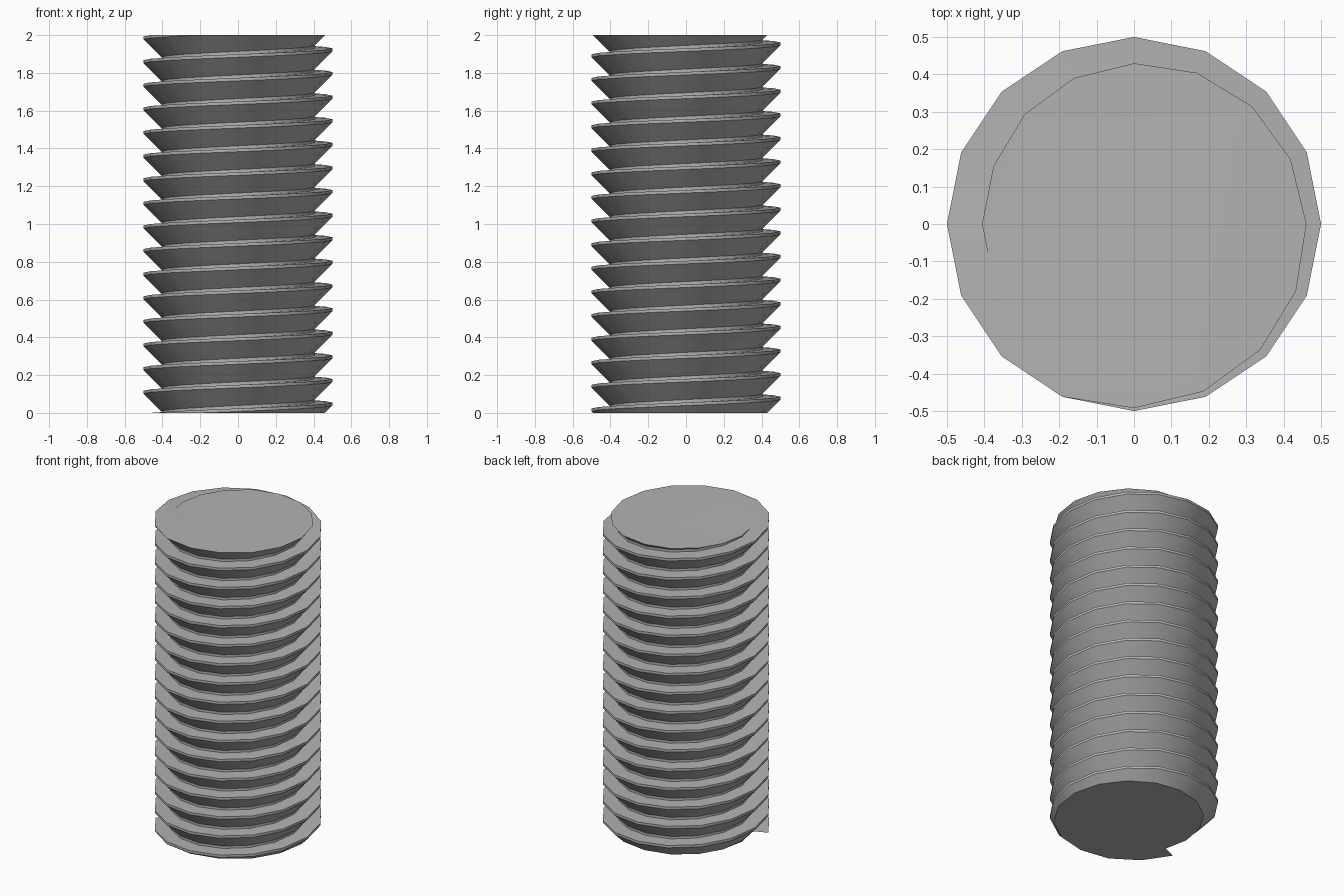
import bpy
import bmesh
import math

# Remove the default cube
cube = bpy.data.objects.get("Cube")
if cube:
    bpy.data.objects.remove(cube, do_unlink=True)

SIDES = 16
HEIGHT = 2.0
PITCH = HEIGHT / 16
CREST = 0.5
ROOT = CREST - PITCH * 0.75
START = 9  # side on which the thread begins

# One turn of the buttress profile: flat root, sloped flank, flat crest, level top
PROFILE = [(ROOT, 0), (ROOT, PITCH / 8), (CREST, PITCH * 7 / 8), (CREST, PITCH)]
TURNS = range(-2, 19)


def thread_column(bm, side):
    """Vertical section of the thread at one angle."""
    angle = math.tau * side / SIDES
    lift = PITCH * (side - START) / SIDES
    return [bm.verts.new((r * math.cos(angle), r * math.sin(angle), turn * PITCH + z + lift))
            for turn in TURNS for r, z in PROFILE]


def cut_and_cap(bm, z, direction):
    """Trim the thread on a level plane and close the end."""
    bmesh.ops.bisect_plane(bm, geom=bm.verts[:] + bm.edges[:] + bm.faces[:], dist=1e-5,
                           plane_co=(0, 0, z), plane_no=(0, 0, direction), clear_outer=True)
    rim = [e for e in bm.edges if e.is_boundary and all(abs(v.co.z - z) < 1e-4 for v in e.verts)]
    bmesh.ops.holes_fill(bm, edges=rim, sides=0)


# Helical thread surface
bm = bmesh.new()
columns = [thread_column(bm, side) for side in range(SIDES + 1)]
for left, right in zip(columns, columns[1:]):
    for i in range(len(left) - 1):
        bm.faces.new((left[i], right[i], right[i + 1], left[i + 1]))
bmesh.ops.remove_doubles(bm, verts=bm.verts[:], dist=1e-5)

# Flat ends
cut_and_cap(bm, HEIGHT, 1)
cut_and_cap(bm, 0, -1)
bmesh.ops.recalc_face_normals(bm, faces=bm.faces[:])

mesh = bpy.data.meshes.new("threaded_rod")
bm.to_mesh(mesh)
bm.free()
rod = bpy.data.objects.new("threaded_rod", mesh)
bpy.context.collection.objects.link(rod)

# Grey metal colour
grey = (0.45, 0.45, 0.45, 1)
mat = bpy.data.materials.new("grey_metal")
mat.use_nodes = True
mat.diffuse_color = grey
mat.node_tree.nodes["Principled BSDF"].inputs["Base Color"].default_value = grey
mesh.materials.append(mat)

# Smooth around the rod, sharp along the thread
bpy.ops.object.select_all(action="DESELECT")
rod.select_set(True)
bpy.context.view_layer.objects.active = rod
bpy.ops.object.shade_smooth_by_angle(angle=math.radians(30))
